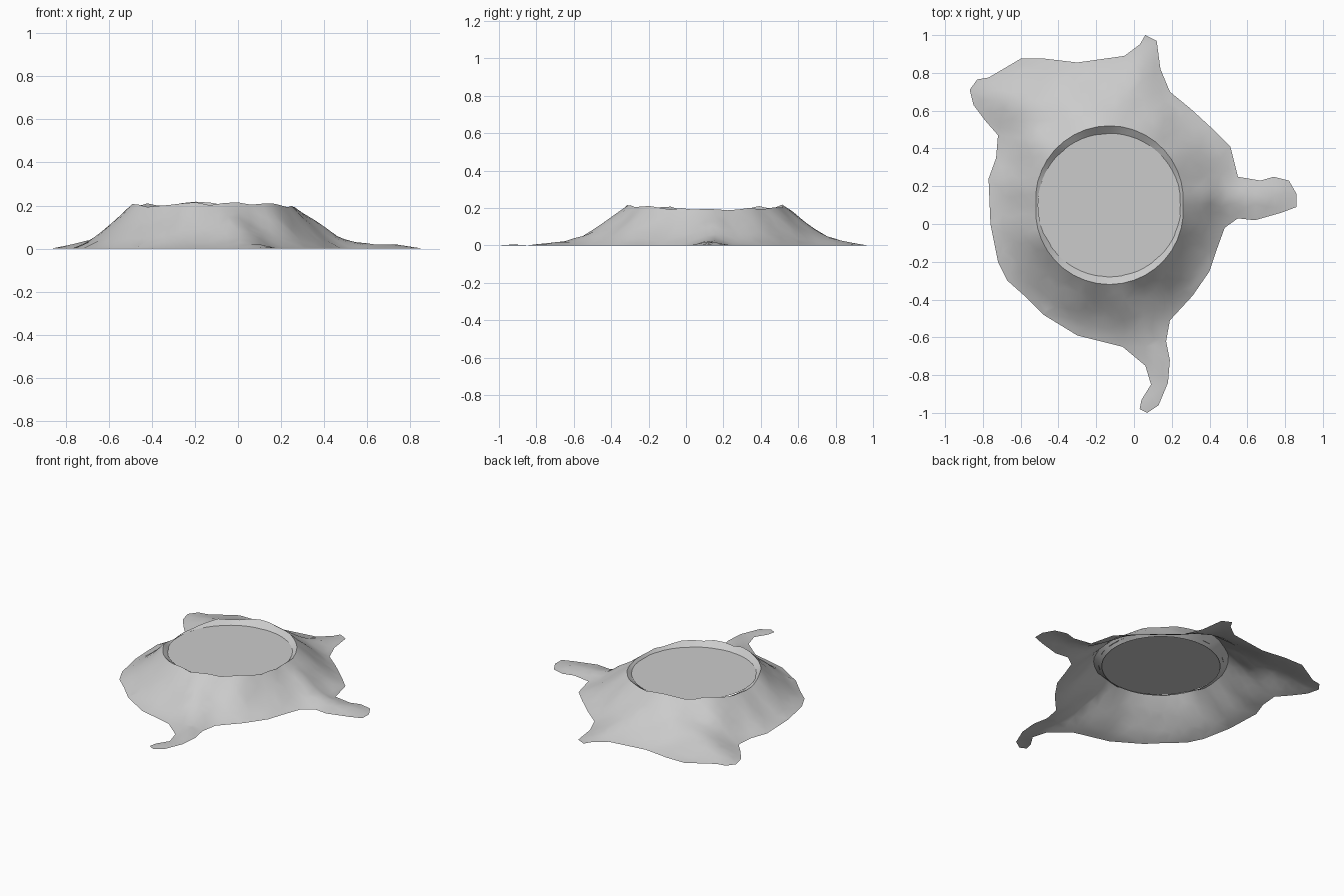
import bpy, math, random
from mathutils import Vector, noise
from mathutils.geometry import delaunay_2d_cdt

if "Cube" in bpy.data.objects:
    bpy.data.objects.remove(bpy.data.objects["Cube"])

random.seed(4)
C = Vector((-0.13, 0.10))          # crater centre
R_DISC, Z_DISC, R_IN = 0.38, 0.178, 0.36

# Shoreline, anticlockwise from the eastern spit
shore = [Vector(p) for p in (
    (.86, .09), (.86, .16), (.82, .23), (.74, .25), (.67, .23), (.55, .25), (.51, .41),
    (.42, .50), (.30, .61), (.19, .70), (.14, .82), (.12, .97), (.06, 1.0), (.03, .95),
    (-.05, .89), (-.30, .855), (-.47, .875), (-.60, .875), (-.77, .775), (-.83, .765),
    (-.87, .71), (-.85, .63), (-.79, .55), (-.72, .47), (-.73, .35), (-.77, .24),
    (-.76, 0), (-.72, -.20), (-.67, -.30), (-.58, -.38), (-.48, -.48), (-.30, -.59),
    (-.06, -.65), (.06, -.75), (.09, -.85), (.04, -.93), (.03, -.98), (.07, -1.0),
    (.13, -.96), (.18, -.84), (.19, -.72), (.17, -.62), (.19, -.51), (.31, -.38),
    (.40, -.25), (.44, -.13), (.48, -.02), (.55, .03), (.64, .02), (.78, .06))]
N = len(shore)
sides = [(shore[i], shore[(i + 1) % N]) for i in range(N)]


def edge_distance(p):
    best = 9.0
    for a, b in sides:
        d = b - a
        t = max(0, min(1, (p - a).dot(d) / d.length_squared))
        best = min(best, (p - a - d * t).length)
    return best


def inside(p):
    hit = False
    for a, b in sides:
        if (a.y > p.y) != (b.y > p.y):
            if p.x < a.x + (p.y - a.y) * (b.x - a.x) / (b.y - a.y):
                hit = not hit
    return hit


def crest(p):
    """Radius and height of the crater rim in the direction of p."""
    d = (p - C).normalized()
    s = abs(d.y)
    n = noise.noise(Vector((d.x * 3.5, d.y * 3.5, 1.7)))
    return 0.39 + 0.03 * s, 0.183 + 0.027 * s + 0.025 * n


def height(p):
    r = (p - C).length
    rc, zc = crest(p)
    if r <= rc + 1e-4:                       # inner lip
        return zc - (zc - 0.16) * (rc - r) / (rc - R_IN)
    e = edge_distance(p)
    t = e / (e + r - rc)
    bump = 1 + 0.22 * noise.noise(Vector((p.x * 6, p.y * 6, 0.3)))
    return max(0.0, zc * t ** 1.3 * (1 + (bump - 1) * min(1, (r - rc) * 8)))


# Plan points: shoreline, two crater rings, jittered infill
pts = list(shore)
edges = [(i, (i + 1) % N) for i in range(N)]
SEG = 40
for ring in range(2):
    base = len(pts)
    for i in range(SEG):
        a = 2 * math.pi * i / SEG
        d = Vector((math.cos(a), math.sin(a)))
        pts.append(C + d * (R_IN if ring == 0 else crest(C + d)[0]))
        edges.append((base + i, base + (i + 1) % SEG))
STEP = 0.05
for i in range(-18, 19):
    for j in range(-20, 21):
        p = Vector((i * STEP, j * STEP)) + Vector(
            (random.uniform(-.013, .013), random.uniform(-.013, .013)))
        if (p - C).length > crest(p)[0] + 0.025 and inside(p) and edge_distance(p) > 0.022:
            pts.append(p)

out = delaunay_2d_cdt(pts, edges, [list(range(N))], 1, 1e-5)
plan = out[0]
faces = [f for f in out[2] if any((plan[v] - C).length > R_IN + 1e-3 for v in f)]

rock = bpy.data.materials.new("light_grey")
rock.diffuse_color = (0.6, 0.6, 0.6, 1)
rock.use_nodes = True
rock.node_tree.nodes["Principled BSDF"].inputs["Base Color"].default_value = rock.diffuse_color


def add_object(name, verts, polys):
    used = sorted({v for f in polys for v in f})
    remap = {v: k for k, v in enumerate(used)}
    me = bpy.data.meshes.new(name)
    me.from_pydata([verts[v] for v in used], [], [[remap[v] for v in f] for f in polys])
    me.materials.append(rock)
    me.update()
    ob = bpy.data.objects.new(name, me)
    bpy.context.collection.objects.link(ob)
    return ob


# Mountain slopes: open shell draped over the plan
slopes = add_object("crater_slopes", [(p.x, p.y, height(p)) for p in plan], faces)
bpy.context.view_layer.objects.active = slopes
slopes.select_set(True)
bpy.ops.object.shade_smooth_by_angle(angle=math.radians(35))

# Flat disc filling the crater
circle = [(C.x + R_DISC * math.cos(2 * math.pi * i / 64),
           C.y + R_DISC * math.sin(2 * math.pi * i / 64), Z_DISC) for i in range(64)]
add_object("crater_disc", circle, [list(range(64))])
